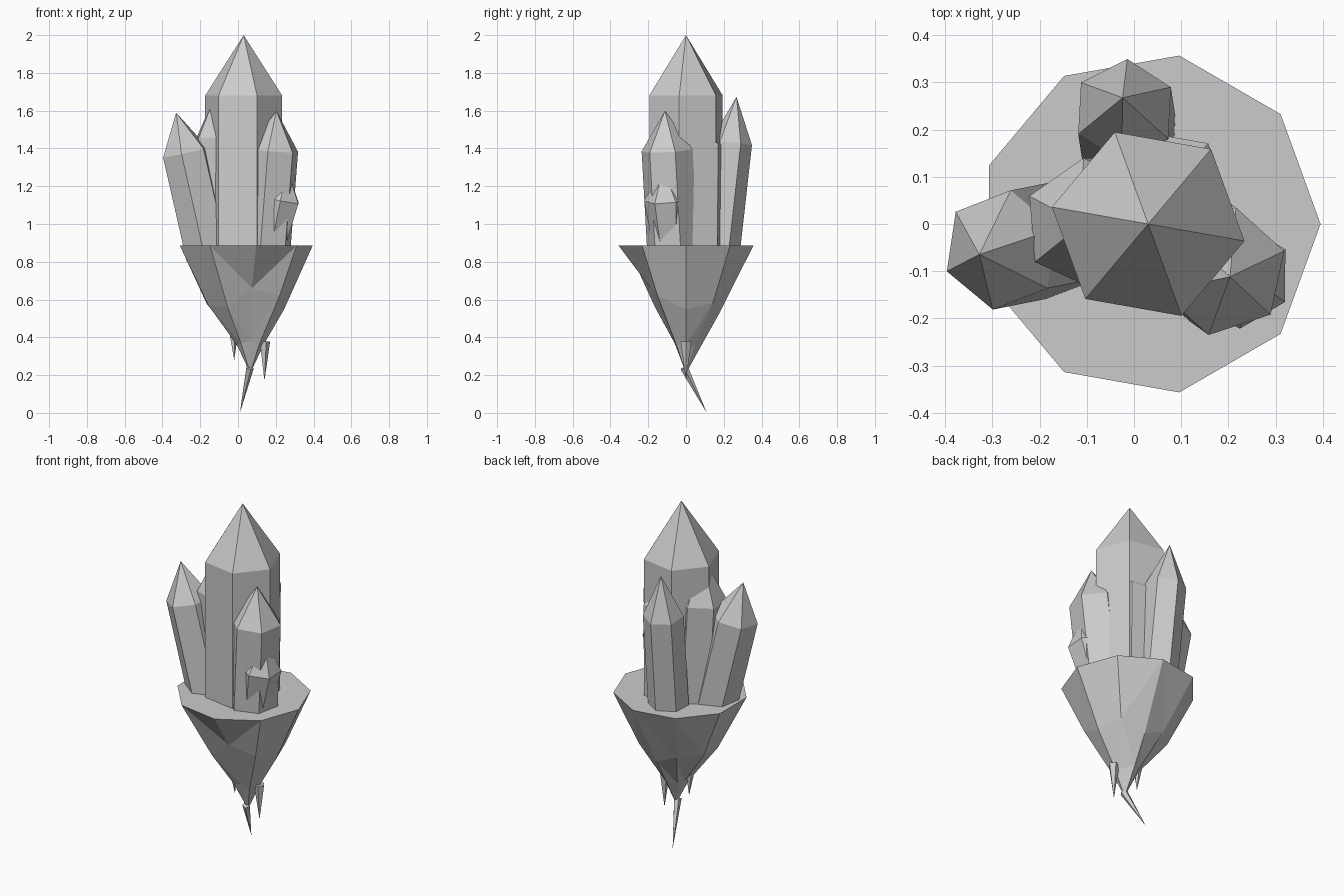
import bpy, bmesh, math
from mathutils import Vector

if "Cube" in bpy.data.objects:
    bpy.data.objects.remove(bpy.data.objects["Cube"])


def make_object(name, rings, tip):
    """Flat-shaded solid lofted through equal-sided rings and closed to a tip."""
    bm = bmesh.new()
    loops = [[bm.verts.new(p) for p in ring] for ring in rings]
    apex = bm.verts.new(tip)
    n = len(loops[0])
    bm.faces.new(loops[0])
    for i in range(n):
        j = (i + 1) % n
        for a, b in zip(loops, loops[1:]):
            bm.faces.new((a[i], a[j], b[j], b[i]))
        bm.faces.new((loops[-1][i], loops[-1][j], apex))
    # uneven rock quads become clean triangles
    bmesh.ops.triangulate(bm, faces=[f for f in bm.faces if len(f.verts) == 4
                                     and name == "rock_base"])
    bmesh.ops.recalc_face_normals(bm, faces=bm.faces)
    mesh = bpy.data.meshes.new(name)
    bm.to_mesh(mesh)
    bm.free()
    obj = bpy.data.objects.new(name, mesh)
    bpy.context.collection.objects.link(obj)
    return obj


def ring(center, axis, radius, sides, phase):
    """Regular polygon perpendicular to the axis."""
    turn = Vector((0, 0, 1)).rotation_difference(axis)
    pts = []
    for i in range(sides):
        a = math.radians(phase) + math.tau * i / sides
        pts.append(center + turn @ Vector((radius * math.cos(a), radius * math.sin(a), 0)))
    return pts


def crystal(name, base, shoulder, tip_height, radius, phase, taper=1.0):
    base, shoulder = Vector(base), Vector(shoulder)
    axis = (shoulder - base).normalized()
    make_object(name, [ring(base, axis, radius * taper, 6, phase),
                       ring(shoulder, axis, radius, 6, phase)],
                shoulder + axis * tip_height)


def stalactite(name, base, tip, radius, sides=5):
    base, tip = Vector(base), Vector(tip)
    axis = (base - tip).normalized()
    make_object(name, [ring(base, axis, radius, sides, 0)], tip)


# Floating rock: regular nine-sided top, uneven lower rings, pointed bottom
def rock_ring(cx, data):
    return [(cx + r * math.cos(math.radians(40 * i)),
             r * math.sin(math.radians(40 * i)), z) for i, (r, z) in enumerate(data)]


make_object("rock_base", [
    rock_ring(0.033, [(0.362, 0.885)] * 9),
    rock_ring(0.04, [(0.205, 0.55), (0.22, 0.58), (0.175, 0.52), (0.20, 0.58), (0.22, 0.58),
                     (0.21, 0.57), (0.19, 0.56), (0.19, 0.66), (0.235, 0.62)]),
    rock_ring(0.05, [(0.085, 0.36), (0.07, 0.35), (0.09, 0.37), (0.06, 0.36), (0.06, 0.37),
                     (0.06, 0.36), (0.07, 0.37), (0.065, 0.38), (0.08, 0.36)]),
], (0.065, 0, 0.21))

# Crystal cluster
crystal("main_crystal", (0.03, 0, 0.86), (0.03, 0, 1.68), 0.32, 0.207, -10)
crystal("left_crystal", (-0.155, -0.03, 0.83), (-0.28, -0.055, 1.38), 0.215, 0.128, 21)
crystal("back_crystal", (-0.01, 0.175, 0.85), (-0.02, 0.24, 1.43), 0.245, 0.11, 27)
crystal("front_right_crystal", (0.145, -0.07, 0.85), (0.187, -0.1, 1.39), 0.21, 0.138, 18)
crystal("inner_left_crystal", (-0.06, 0, 0.85), (-0.095, 0, 1.46), 0.25, 0.14, 35)
crystal("inner_back_crystal", (0.085, 0.08, 0.85), (0.085, 0.085, 1.42), 0.15, 0.112, 50)
crystal("small_crystal", (0.17, -0.09, 0.86), (0.225, -0.11, 1.13), 0.17, 0.112, 30, 0.72)

# Stalactites hanging from the rock
stalactite("left_stalactite", (-0.025, 0, 0.43), (-0.02, 0, 0.28), 0.027)
stalactite("right_stalactite", (0.14, 0, 0.378), (0.14, 0, 0.17), 0.03)
stalactite("bottom_stalactite", (0.062, -0.01, 0.24), (0.01, 0.11, 0.0), 0.022)
